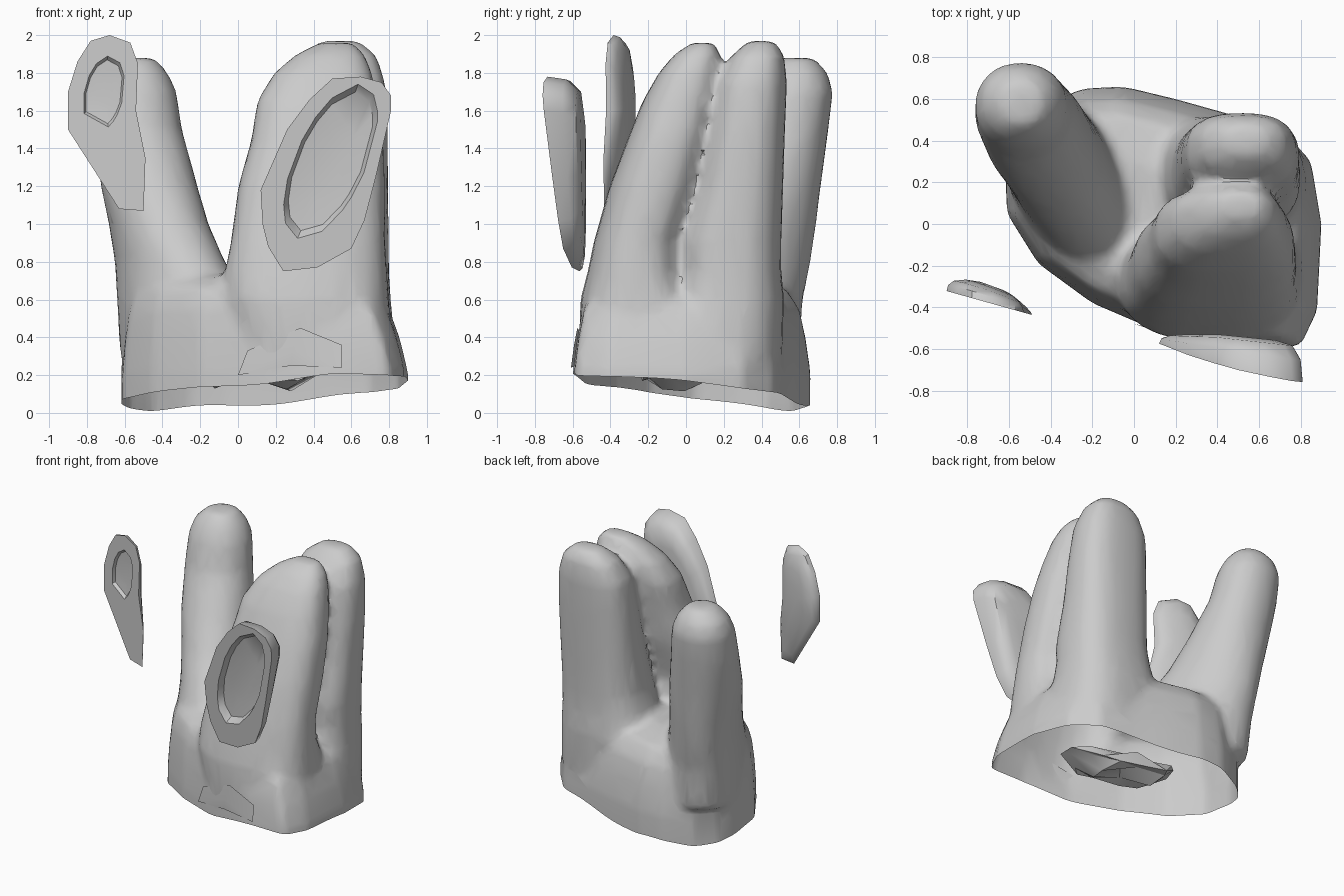
import bpy, bmesh, math, random
from mathutils import Vector
from mathutils.bvhtree import BVHTree

random.seed(4)
if "Cube" in bpy.data.objects:
    bpy.data.objects.remove(bpy.data.objects["Cube"])

GREY = (0.6, 0.6, 0.6, 1)
grey = bpy.data.materials.new("plain grey")
grey.use_nodes = True
grey.diffuse_color = GREY
grey.node_tree.nodes["Principled BSDF"].inputs["Base Color"].default_value = GREY


def add_object(name, bm, angle=40):
    """Turn a bmesh into a smooth shaded grey object."""
    mesh = bpy.data.meshes.new(name)
    bm.to_mesh(mesh)
    bm.free()
    mesh.materials.append(grey)
    obj = bpy.data.objects.new(name, mesh)
    bpy.context.collection.objects.link(obj)
    bpy.ops.object.select_all(action="DESELECT")
    obj.select_set(True)
    bpy.context.view_layer.objects.active = obj
    bpy.ops.object.shade_smooth_by_angle(angle=math.radians(angle))
    return obj


def loft(bm, loops):
    """Skin a stack of equal loops of points and cap both ends."""
    rings = [[bm.verts.new(p) for p in loop] for loop in loops]
    n = len(rings[0])
    for low, high in zip(rings, rings[1:]):
        for i in range(n):
            j = (i + 1) % n
            bm.faces.new((low[i], low[j], high[j], high[i]))
    bm.faces.new(rings[0][::-1])
    bm.faces.new(rings[-1])


def rounded(value, power):
    return math.copysign(abs(value) ** power, value)


def section(z, cx, cy, rx, ry, skew=0, power=1, sides=24):
    """A level oval; a power under one makes it boxier, skew slants it."""
    points = []
    for i in range(sides):
        t = math.tau * i / sides
        dy = ry * rounded(math.sin(t), power)
        points.append((cx + rx * rounded(math.cos(t), power) - skew * dy, cy + dy, z))
    return points


# Limb sections: height, centre x, centre y, radius x, radius y, skew
front_limb = [
    (.3, .4, -.2, .42, .37), (.6, .36, -.25, .44, .31), (.75, .36, -.265, .43, .255),
    (.9, .37, -.255, .41, .235), (1.2, .39, -.165, .39, .24), (1.45, .42, -.09, .35, .22),
    (1.65, .42, -.03, .32, .2), (1.8, .45, .02, .26, .165), (1.9, .49, .06, .18, .12),
    (1.96, .52, .09, .09, .06)]
back_limb = [
    (.3, .47, .12, .37, .39), (.6, .45, .22, .36, .3), (.75, .47, .235, .33, .27),
    (.9, .49, .235, .31, .27), (1.2, .5, .285, .295, .23), (1.5, .51, .32, .285, .205),
    (1.75, .515, .35, .265, .185), (1.89, .53, .38, .205, .14), (1.97, .54, .4, .1, .07)]
side_limb = [
    (.3, -.27, .18, .32, .42, .35), (.6, -.3, .18, .3, .44, .35),
    (.8, -.36, .27, .265, .39, .3), (1, -.42, .36, .255, .33, .2),
    (1.2, -.47, .43, .255, .285, .1), (1.5, -.53, .53, .235, .225),
    (1.7, -.545, .57, .22, .21), (1.8, -.55, .58, .18, .17), (1.88, -.54, .58, .1, .1)]
base_outline = [
    (-.62, .3), (-.61, .05), (-.46, -.19), (-.2, -.38), (.15, -.53), (.5, -.6),
    (.8, -.59), (.88, -.42), (.9, 0), (.85, .3), (.7, .47), (.45, .53),
    (.2, .6), (-.05, .66), (-.25, .65), (-.45, .56), (-.58, .43)]

# Body: three limbs rising from a wide base, fused into one skin
bm = bmesh.new()
for limb, power in ((front_limb, .78), (back_limb, .78), (side_limb, .95)):
    loft(bm, [section(*row, power=power) for row in limb])
base_levels = [(-.1, 1), (.22, 1), (.4, .96), (.55, .91), (.66, .8), (.72, .5)]
loft(bm, [[(-.2 + (x + .2) * s, y * s, z) for x, y in base_outline]
          for z, s in base_levels])
source = add_object("body_source", bm)
remesh = source.modifiers.new("fuse", "REMESH")
remesh.mode = "VOXEL"
remesh.voxel_size = 0.03
smooth = source.modifiers.new("soften", "SMOOTH")
smooth.iterations = 6
reduce = source.modifiers.new("reduce", "DECIMATE")
reduce.ratio = 0.2
graph = bpy.context.evaluated_depsgraph_get()
fused = bpy.data.meshes.new_from_object(source.evaluated_get(graph))
bpy.data.objects.remove(source)

# Open the bottom along a tilted plane with a wavy rim
bm = bmesh.new()
bm.from_mesh(fused)
bmesh.ops.bisect_plane(bm, geom=bm.verts[:] + bm.edges[:] + bm.faces[:],
                       plane_co=(0, 0, .105), plane_no=(-.06, .1, 1), clear_inner=True)
for v in bm.verts:
    if v.is_boundary:
        v.co.z = max(0, v.co.z + .012 * math.sin(9 * v.co.x + 5 * v.co.y))
skin = BVHTree.FromBMesh(bm)
add_object("body", bm)

# Thin patch on the front of the base, fanned from its middle
patch = [(0, .2), (.05, .33), (.33, .45), (.55, .36), (.55, .24), (.28, .25)]
bm = bmesh.new()


def on_skin(x, z):
    hit = skin.ray_cast(Vector((x, -2, z)), Vector((0, 1, 0)))[0]
    return bm.verts.new(hit + Vector((0, -.014, 0)))


middle = on_skin(.29, .33)
edge = [on_skin(x, z) for x, z in patch]
for a, b in zip(edge, edge[1:] + edge[:1]):
    bm.faces.new((middle, b, a))
add_object("front_patch", bm)

# Crumpled strip hanging inside the open bottom
bm = bmesh.new()
bmesh.ops.create_icosphere(bm, subdivisions=2, radius=1)
for v in bm.verts:
    v.co *= random.uniform(.9, 1.1)
    fold = .05 * math.cos(7 * v.co.x)
    v.co = Vector((.1 + .4 * v.co.x, -.03 + .2 * v.co.y - .1 * v.co.x,
                   .21 + .05 * v.co.z + fold))
add_object("inner_strip", bm, 30)


def shell(name, outline, dish_centre, dish_size, lean, front, back, depth):
    """A floating pad with a leaning oval dish in front and a rounded back."""
    n = len(outline)
    centre = [sum(p[k] for p in outline) / n for k in (0, 1)]

    def ring(scale, mix):
        pts = []
        for x, z in outline:
            px = centre[0] + (x - centre[0]) * scale
            pz = centre[1] + (z - centre[1]) * scale
            pts.append((px, front(px, pz) * (1 - mix) + back(px, pz) * mix, pz))
        return pts

    def dish(scale, sink):
        pts = []
        for x, z in outline:
            dx, dz = x - dish_centre[0], z - dish_centre[1]
            u = Vector(((dx - lean * dz) / dish_size[0], dz / dish_size[1])).normalized()
            u *= scale
            pz = dish_centre[1] + u.y * dish_size[1]
            px = dish_centre[0] + u.x * dish_size[0] + lean * (pz - dish_centre[1])
            pts.append((px, front(px, pz) + sink, pz))
        return pts

    bm = bmesh.new()
    loft(bm, [dish(.5, depth), dish(.9, depth * .8), dish(1, 0), ring(1, 0),
              ring(.97, .55), ring(.85, .9), ring(.6, 1), ring(.3, 1)])
    bmesh.ops.recalc_face_normals(bm, faces=bm.faces[:])
    add_object(name, bm, 42)


# Small floating pad, front right
def small_front(x, z):
    return -.42 - .28 * (x + .55)


def small_back(x, z):
    bulge = 1 - ((x + .72) / .26) ** 2 - ((z - 1.62) / .6) ** 2
    return small_front(x, z) + .015 + .075 * max(0, bulge)


small = [(-.9, 1.5), (-.9, 1.7), (-.85, 1.86), (-.78, 1.97), (-.68, 2), (-.57, 1.96),
         (-.53, 1.85), (-.54, 1.6), (-.49, 1.35), (-.5, 1.07), (-.63, 1.08)]
shell("small_pad", small, (-.71, 1.69), (.105, .2), .15, small_front, small_back, .03)


# Large floating pad, front left
def large_front(x, z):
    return -.56 - .21 * (x - .12) - .08 * (z - 1)


def large_back(x, z):
    return -.53 - .1 * max(0, x - .4)


large = [(.12, 1.18), (.13, 1), (.16, .88), (.24, .75), (.42, .77), (.6, .87),
         (.67, 1.02), (.73, 1.25), (.81, 1.6), (.81, 1.68), (.76, 1.75), (.65, 1.78),
         (.5, 1.77), (.38, 1.66), (.26, 1.5)]
shell("large_pad", large, (.49, 1.33), (.2, .41), .36, large_front, large_back, .06)
